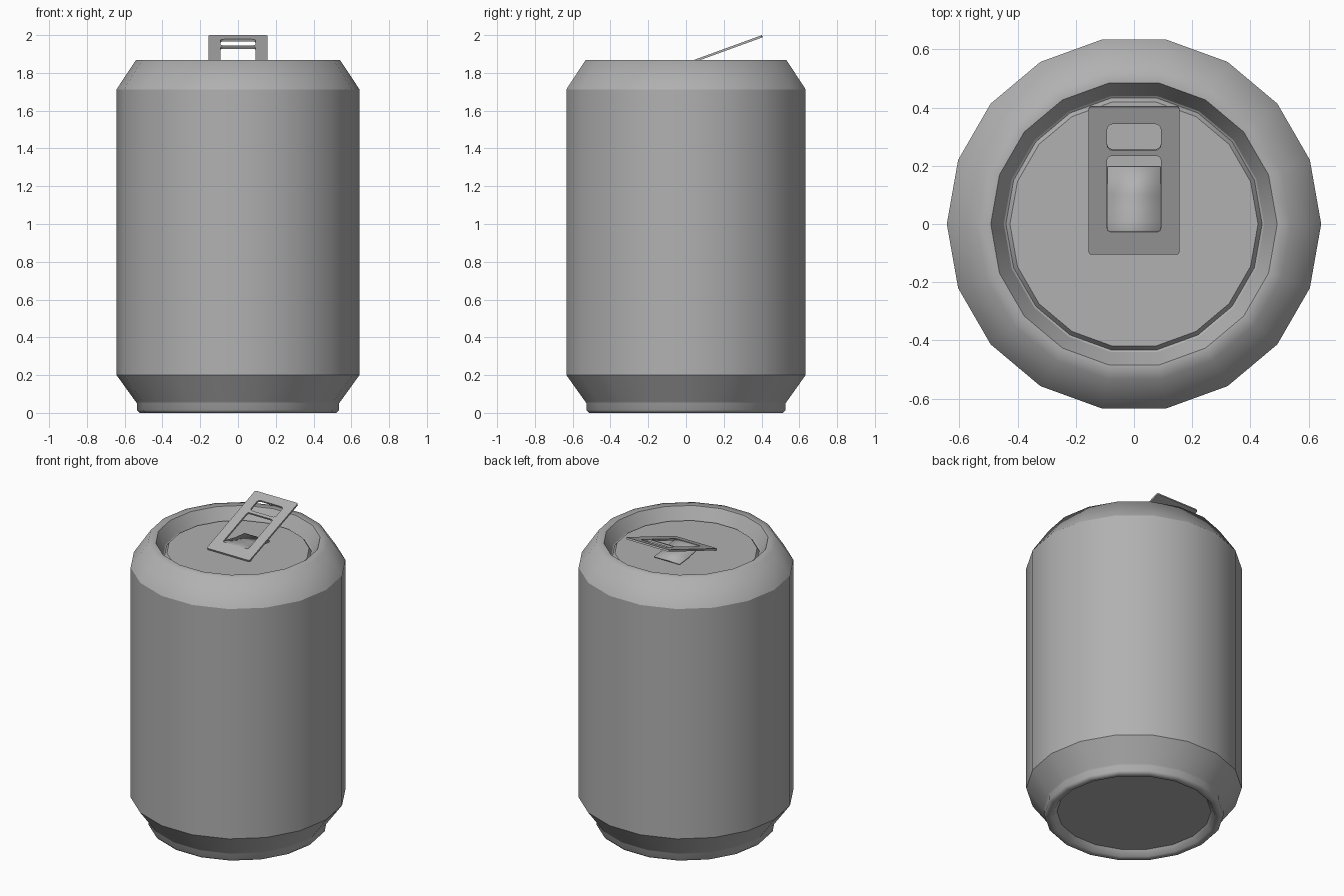
import bpy, bmesh, math

if "Cube" in bpy.data.objects:
    bpy.data.objects.remove(bpy.data.objects["Cube"])

SIDES = 18
TILT = math.radians(20)

# Dark aluminium grey
metal = bpy.data.materials.new("dark_metal")
metal.diffuse_color = (0.44, 0.44, 0.44, 1)
metal.use_nodes = True
metal.node_tree.nodes["Principled BSDF"].inputs["Base Color"].default_value = metal.diffuse_color


def finish(name, bm):
    bmesh.ops.recalc_face_normals(bm, faces=bm.faces)
    mesh = bpy.data.meshes.new(name)
    bm.to_mesh(mesh)
    bm.free()
    mesh.materials.append(metal)
    obj = bpy.data.objects.new(name, mesh)
    bpy.context.collection.objects.link(obj)
    return obj


def lathe(name, profile, cap_first=False, cap_last=False):
    """Spin (radius, z, sharp) points; sharp rings keep a hard edge."""
    bm = bmesh.new()
    rings = []
    for r, z, _ in profile:
        rings.append([bm.verts.new((r * math.cos(2 * math.pi * i / SIDES),
                                    r * math.sin(2 * math.pi * i / SIDES), z))
                      for i in range(SIDES)])
    for a, b in zip(rings, rings[1:]):
        for i in range(SIDES):
            j = (i + 1) % SIDES
            bm.faces.new((a[i], a[j], b[j], b[i]))
    if cap_first:
        bm.faces.new(rings[0][::-1])
    if cap_last:
        bm.faces.new(rings[-1])
    for f in bm.faces:
        f.smooth = True
    for ring, (_, _, sharp) in zip(rings, profile):
        if sharp:
            for i in range(SIDES):
                edge = bm.edges.get((ring[i], ring[(i + 1) % SIDES]))
                edge.smooth = False
    return finish(name, bm)


def rounded_rect(curve, x, y0, y1, r):
    """Add a closed rounded rectangle to a 2D curve."""
    pts = []
    corners = [(x - r, y1 - r, 0), (-x + r, y1 - r, 90),
               (-x + r, y0 + r, 180), (x - r, y0 + r, 270)]
    for cx, cy, start in corners:
        for k in range(4):
            a = math.radians(start + 30 * k)
            pts.append((cx + r * math.cos(a), cy + r * math.sin(a)))
    s = curve.splines.new('POLY')
    s.points.add(len(pts) - 1)
    for p, (px, py) in zip(s.points, pts):
        p.co = (px, py, 0, 1)
    s.use_cyclic_u = True


def smooth_by_angle(obj):
    bpy.ops.object.select_all(action='DESELECT')
    obj.select_set(True)
    bpy.context.view_layer.objects.active = obj
    bpy.ops.object.shade_smooth_by_angle(angle=math.radians(30))


# Can shell: recessed base, foot, wall, shoulder and rim
lathe("can_body", [
    (0.46, 0.04, True), (0.485, 0.005, False), (0.50, 0.0, False),
    (0.52, 0.0, False), (0.535, 0.015, False), (0.535, 0.05, False),
    (0.542, 0.06, True), (0.643, 0.20, True), (0.643, 1.713, True),
    (0.54, 1.868, False), (0.492, 1.868, True)], cap_first=True)

# Lid: inner wall, groove and raised panel
lathe("can_lid", [
    (0.492, 1.868, True), (0.447, 1.785, True), (0.44, 1.78, True),
    (0.426, 1.8, True)], cap_last=True)

# Pull tab plate with finger hole and tongue opening
curve = bpy.data.curves.new("pull_tab", 'CURVE')
curve.dimensions = '2D'
curve.fill_mode = 'BOTH'
curve.extrude = 0.006
curve.materials.append(metal)
c = math.cos(TILT)
rounded_rect(curve, 0.156, -0.103 / c, 0.404 / c, 0.01)
rounded_rect(curve, 0.092, 0.255 / c, 0.345 / c, 0.018)
rounded_rect(curve, 0.092, -0.025 / c, 0.235 / c, 0.012)
tab = bpy.data.objects.new("pull_tab", curve)
bpy.context.collection.objects.link(tab)
tab.location = (0, 0, 1.847)
tab.rotation_euler = (TILT, 0, 0)
bpy.ops.object.select_all(action='DESELECT')
tab.select_set(True)
bpy.context.view_layer.objects.active = tab
bpy.ops.object.convert(target='MESH')
smooth_by_angle(bpy.context.view_layer.objects.active)

# Tongue bent down from the tab towards the lid
bm = bmesh.new()
path = [(-0.045, 1.831), (-0.02, 1.838), (0.01, 1.837),
        (0.05, 1.829), (0.10, 1.819), (0.197, 1.81)]
rows = [[bm.verts.new((x, y, z)) for x in (-0.091, 0.091)] for y, z in path]
for a, b in zip(rows, rows[1:]):
    bm.faces.new((a[0], a[1], b[1], b[0]))
tongue = finish("tab_tongue", bm)
solid = tongue.modifiers.new("thickness", 'SOLIDIFY')
solid.thickness = 0.01
solid.offset = 0
smooth_by_angle(tongue)
